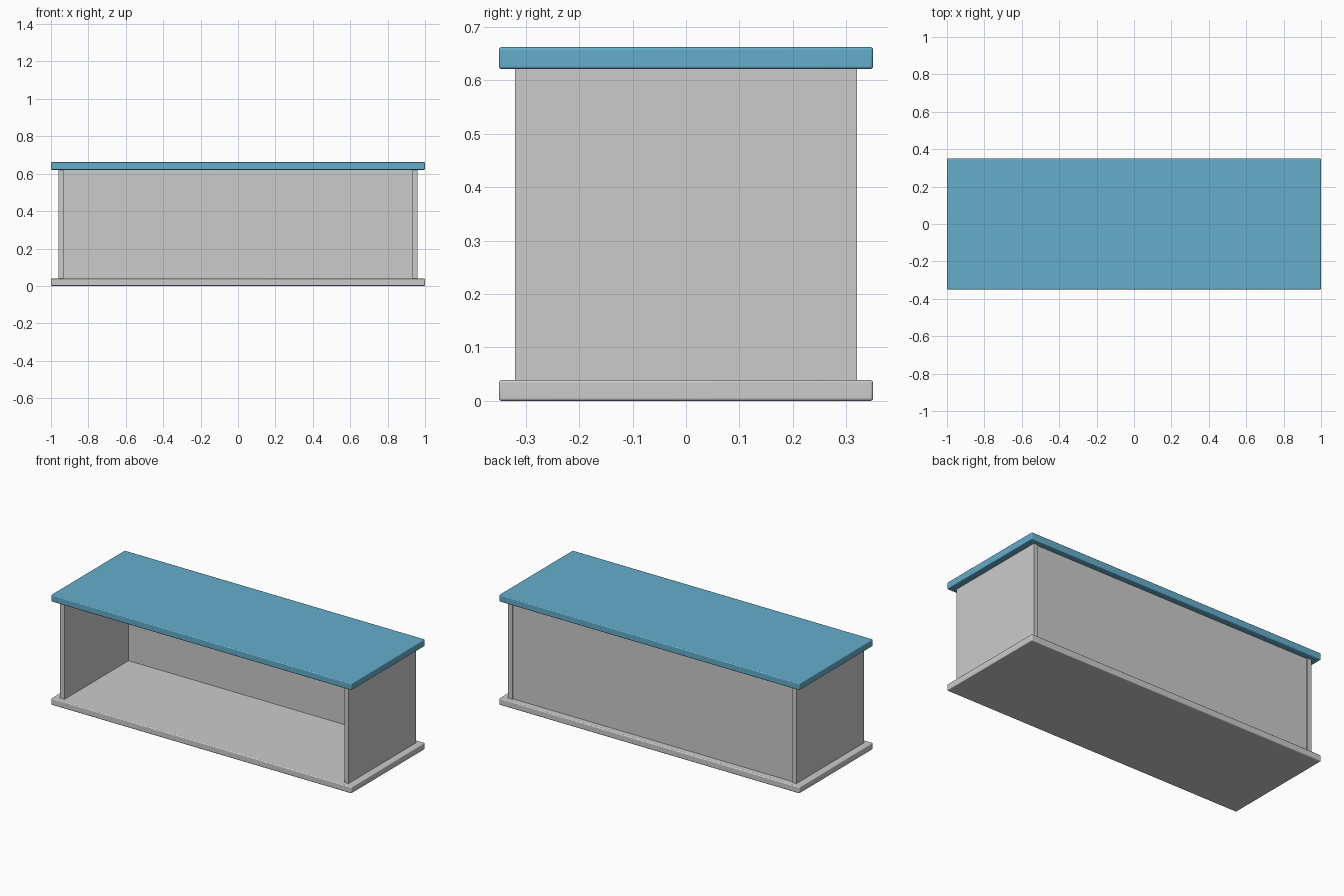
import bpy

if "Cube" in bpy.data.objects:
    bpy.data.objects.remove(bpy.data.objects["Cube"])


def box(name, x, y, z, bevel=0.0):
    bpy.ops.mesh.primitive_cube_add(size=1, location=[sum(r) / 2 for r in (x, y, z)])
    o = bpy.context.object
    o.name = name
    o.scale = [r[1] - r[0] for r in (x, y, z)]
    bpy.ops.object.transform_apply(location=False, rotation=False, scale=True)
    if bevel:
        m = o.modifiers.new("rounded_edges", "BEVEL")
        m.width = bevel
        m.segments = 3
        bpy.ops.object.shade_smooth_by_angle()
    return o


# overhanging slabs with softened edges
box("base_slab", (-1, 1), (-0.35, 0.35), (0, 0.039), 0.005)
top = box("top_slab", (-1, 1), (-0.35, 0.35), (0.621, 0.662), 0.005)
blue = bpy.data.materials.new("blue")
blue.diffuse_color = (0.13, 0.42, 0.6, 1)
blue.use_nodes = True
blue.node_tree.nodes["Principled BSDF"].inputs["Base Color"].default_value = blue.diffuse_color
top.data.materials.append(blue)

# side panels
for side, s in (("left", -1), ("right", 1)):
    box(side + "_panel", sorted((s * 0.932, s * 0.96)), (-0.32, 0.32), (0.037, 0.623))

# back panel, slightly recessed between the sides
box("back_panel", (-0.933, 0.933), (0.29, 0.312), (0.037, 0.623))
